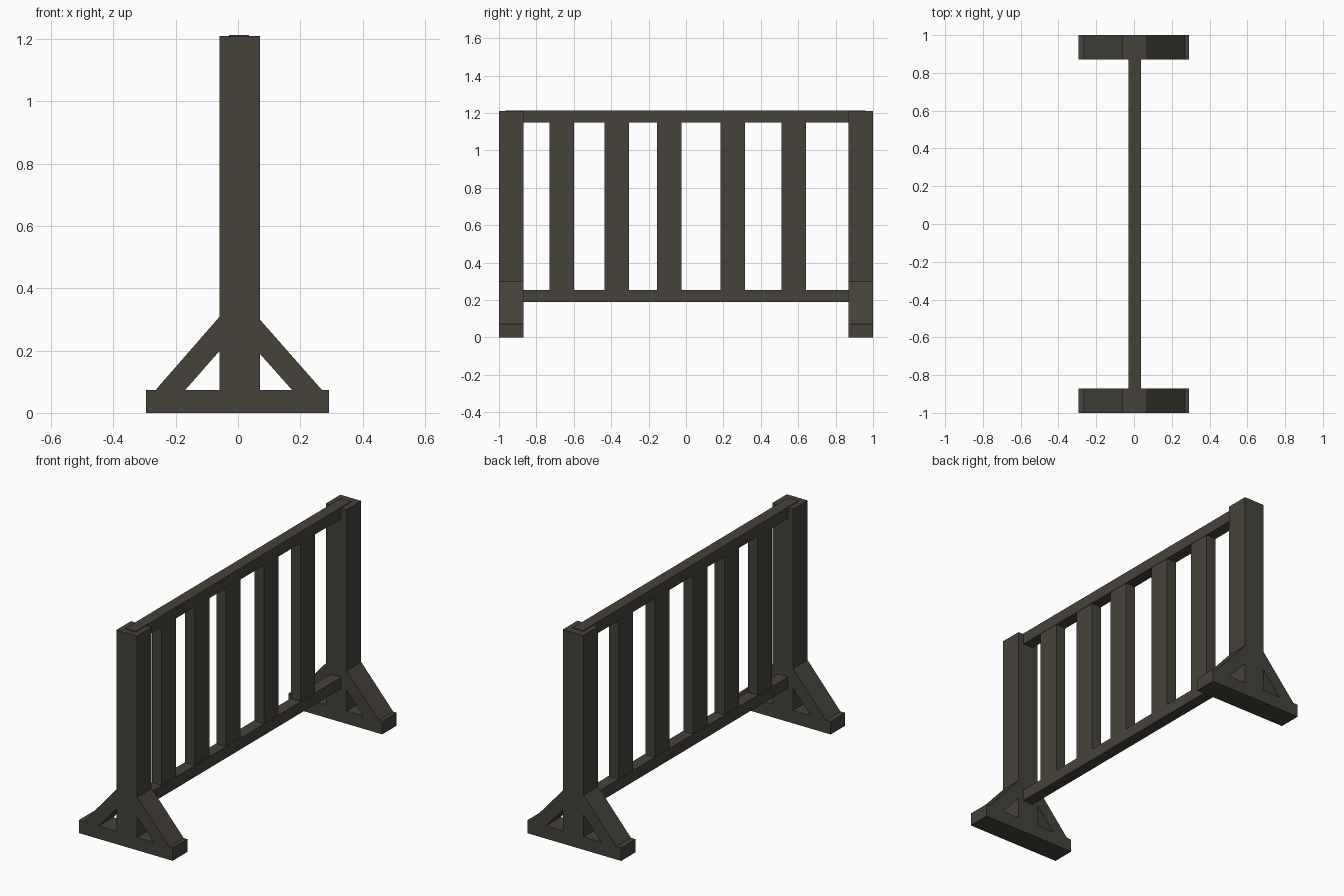
import bpy
import bmesh

if "Cube" in bpy.data.objects:
    bpy.data.objects.remove(bpy.data.objects["Cube"])

wood = bpy.data.materials.new("dark_wood")
wood.diffuse_color = (0.06, 0.055, 0.042, 1)
wood.use_nodes = True
wood.node_tree.nodes["Principled BSDF"].inputs["Base Color"].default_value = wood.diffuse_color


def prism(name, profile, y0, y1):
    """Extrude an x-z outline from y0 to y1."""
    bm = bmesh.new()
    face = bm.faces.new([bm.verts.new((x, y0, z)) for x, z in profile])
    out = bmesh.ops.extrude_face_region(bm, geom=[face])
    verts = [v for v in out["geom"] if isinstance(v, bmesh.types.BMVert)]
    bmesh.ops.translate(bm, verts=verts, vec=(0, y1 - y0, 0))
    bmesh.ops.recalc_face_normals(bm, faces=bm.faces)
    mesh = bpy.data.meshes.new(name)
    bm.to_mesh(mesh)
    bm.free()
    mesh.materials.append(wood)
    obj = bpy.data.objects.new(name, mesh)
    bpy.context.collection.objects.link(obj)
    return obj


def box(name, x0, x1, y0, y1, z0, z1):
    return prism(name, [(x0, z0), (x1, z0), (x1, z1), (x0, z1)], y0, y1)


# End stands: foot, post and two diagonal braces
for label, y0, y1 in (("front", -1.0, -0.87), ("back", 0.87, 1.0)):
    box(label + "_foot", -0.295, 0.292, y0, y1, 0, 0.073)
    box(label + "_post", -0.06, 0.07, y0, y1, 0.073, 1.21)
    prism(label + "_left_brace",
          [(-0.06, 0.308), (-0.265, 0.073), (-0.17, 0.073), (-0.06, 0.198)], y0, y1)
    prism(label + "_right_brace",
          [(0.07, 0.30), (0.27, 0.073), (0.174, 0.073), (0.07, 0.19)], y0, y1)

# Horizontal rails
box("top_rail", -0.029, 0.036, -0.965, 0.96, 1.15, 1.214)
box("bottom_rail", -0.029, 0.036, -0.90, 0.90, 0.19, 0.254)

# Vertical slats
for i, y in enumerate((-0.665, -0.37, -0.09, 0.25, 0.576)):
    box(f"slat_{i + 1}", -0.027, 0.034, y - 0.065, y + 0.065, 0.254, 1.15)
